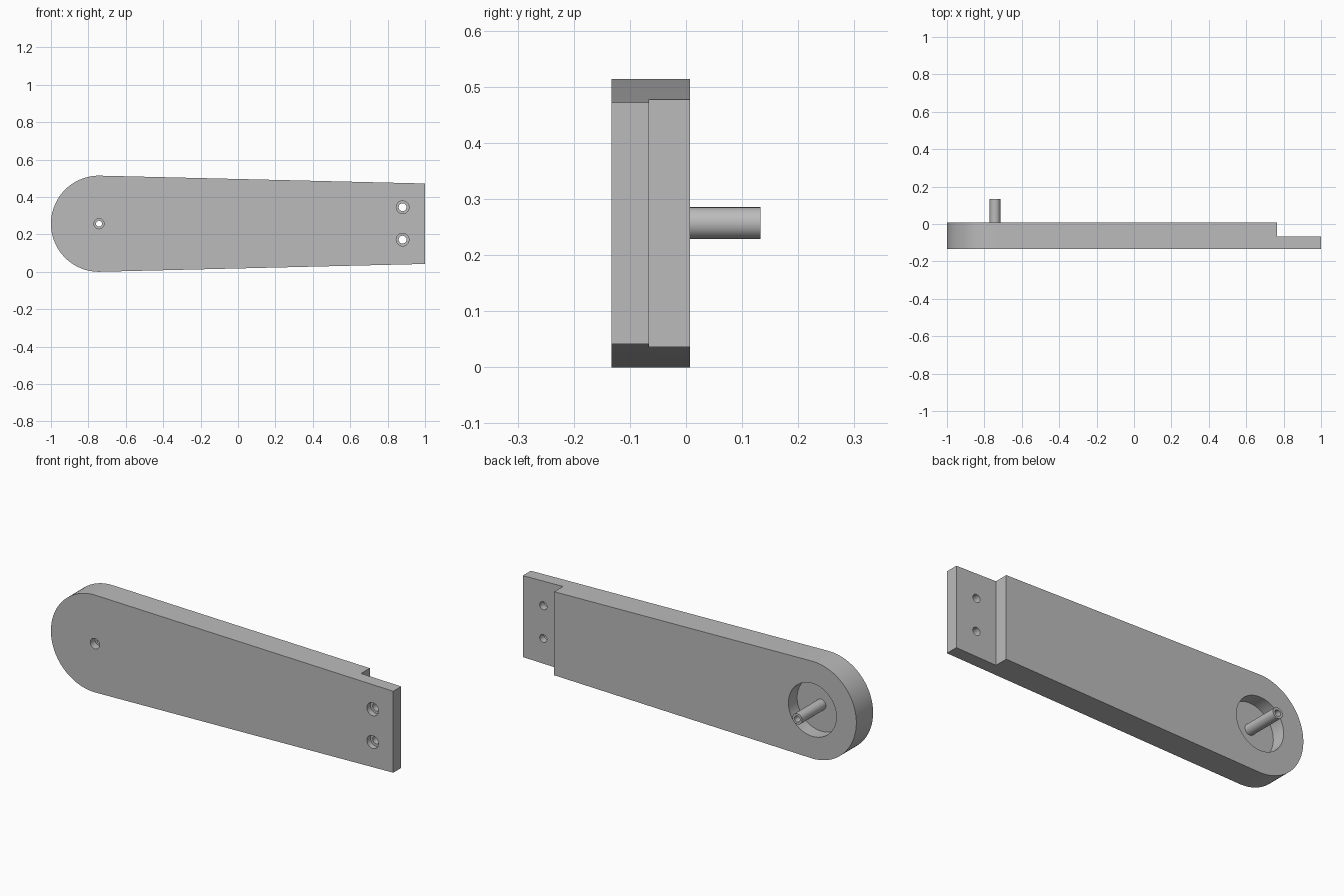
import bpy, bmesh, math

if "Cube" in bpy.data.objects:
    bpy.data.objects.remove(bpy.data.objects["Cube"], do_unlink=True)

FRONT, BACK, STEP, TIP = -0.133, 0.007, -0.066, 0.133
PIVOT_X, MID_Z, END_R = -0.743, 0.257, 0.257
TIP_HALF = 0.215

grey = bpy.data.materials.new("plain_grey")
grey.use_nodes = True
colour = (0.5, 0.5, 0.5, 1)
grey.diffuse_color = colour
grey.node_tree.nodes["Principled BSDF"].inputs["Base Color"].default_value = colour


def prism(name, outline, y0, y1):
    """Extrude an x-z outline from y0 to y1."""
    bm = bmesh.new()
    face = bm.faces.new([bm.verts.new((x, y0, z)) for x, z in outline])
    moved = bmesh.ops.extrude_face_region(bm, geom=[face])["geom"]
    verts = [v for v in moved if isinstance(v, bmesh.types.BMVert)]
    bmesh.ops.translate(bm, verts=verts, vec=(0, y1 - y0, 0))
    bmesh.ops.recalc_face_normals(bm, faces=bm.faces)
    mesh = bpy.data.meshes.new(name)
    bm.to_mesh(mesh)
    bm.free()
    mesh.materials.append(grey)
    obj = bpy.data.objects.new(name, mesh)
    bpy.context.collection.objects.link(obj)
    return obj


def rod(name, x, z, r, y0, y1, sides=48):
    angles = [2 * math.pi * i / sides for i in range(sides)]
    return prism(name, [(x + r * math.cos(a), z + r * math.sin(a)) for a in angles], y0, y1)


def activate(obj):
    bpy.ops.object.select_all(action='DESELECT')
    obj.select_set(True)
    bpy.context.view_layer.objects.active = obj


def cut(obj, cutter):
    cutter.hide_render = True
    activate(obj)
    mod = obj.modifiers.new("cut", 'BOOLEAN')
    mod.operation, mod.solver, mod.object = 'DIFFERENCE', 'EXACT', cutter
    bpy.ops.object.modifier_apply(modifier=mod.name)
    bpy.data.objects.remove(cutter, do_unlink=True)


# Tapered arm with a round end
steps = 64
arc = [math.pi / 2 + math.pi * i / steps for i in range(steps + 1)]
outline = [(PIVOT_X + END_R * math.cos(a), MID_Z + END_R * math.sin(a)) for a in arc]
outline += [(1, MID_Z - TIP_HALF), (1, MID_Z + TIP_HALF)]
arm = prism("arm", outline, FRONT, BACK)

# Thin mounting tongue
cut(arm, prism("tongue_cutter", [(0.765, -1), (2, -1), (2, 2), (0.765, 2)], STEP, 1))

# Round pocket around the pin
cut(arm, rod("pocket_cutter", PIVOT_X, MID_Z, 0.14, STEP, 1, 64))

# Counterbored screw holes in the tongue
for z in (0.172, 0.345):
    cut(arm, rod("bore_cutter", 0.88, z, 0.021, -1, 1))
    cut(arm, rod("counterbore_cutter", 0.88, z, 0.034, -1, FRONT + 0.03))

# Hollow pivot pin
pin = rod("pivot_pin", PIVOT_X, MID_Z, 0.0285, STEP, TIP)
for part in (arm, pin):
    cut(part, rod("pin_bore_cutter", PIVOT_X, MID_Z, 0.016, -1, 1))
cut(arm, rod("pin_counterbore_cutter", PIVOT_X, MID_Z, 0.027, -1, FRONT + 0.04))

for part in (arm, pin):
    activate(part)
    bpy.ops.object.shade_smooth_by_angle(angle=math.radians(30))
